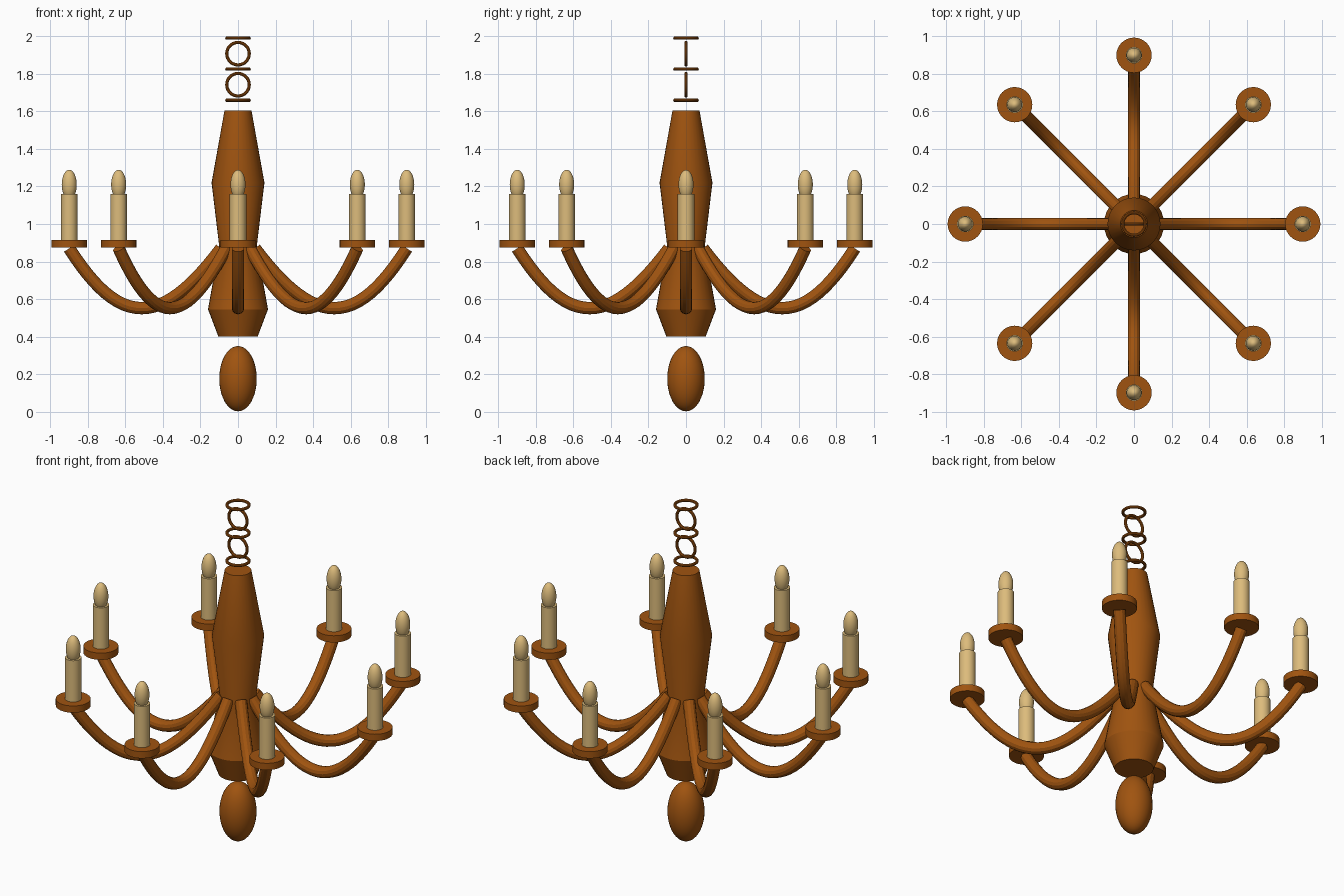
import bpy, math
from mathutils import Vector, Matrix

if "Cube" in bpy.data.objects:
    bpy.data.objects.remove(bpy.data.objects["Cube"])


def material(name, rgb):
    m = bpy.data.materials.new(name)
    m.use_nodes = True
    m.diffuse_color = (*rgb, 1)
    m.node_tree.nodes["Principled BSDF"].inputs["Base Color"].default_value = (*rgb, 1)
    return m


wood = material("warm brown", (0.35, 0.088, 0.005))
wax = material("candle cream", (0.72, 0.50, 0.20))


def finish(name, mat):
    ob = bpy.context.object
    ob.name = name
    ob.data.materials.clear()
    ob.data.materials.append(mat)
    bpy.ops.object.shade_smooth_by_angle(angle=math.radians(25))
    return ob


def cylinder(name, mat, loc, radius, height):
    bpy.ops.mesh.primitive_cylinder_add(vertices=32, radius=radius, depth=height, location=loc)
    return finish(name, mat)


def ellipsoid(name, mat, loc, radius, half_height):
    bpy.ops.mesh.primitive_uv_sphere_add(segments=32, ring_count=20, radius=1, location=loc)
    bpy.context.object.scale = (radius, radius, half_height)
    bpy.ops.object.transform_apply(location=False, rotation=False)
    return finish(name, mat)


def lathe(name, mat, profile, sides=32):
    verts = [(r * math.cos(math.tau * i / sides), r * math.sin(math.tau * i / sides), z)
             for r, z in profile for i in range(sides)]
    faces = [(k * sides + i, k * sides + (i + 1) % sides,
              (k + 1) * sides + (i + 1) % sides, (k + 1) * sides + i)
             for k in range(len(profile) - 1) for i in range(sides)]
    faces.append(tuple(reversed(range(sides))))
    faces.append(tuple(range(len(verts) - sides, len(verts))))
    mesh = bpy.data.meshes.new(name)
    mesh.from_pydata(verts, [], faces)
    ob = bpy.data.objects.new(name, mesh)
    bpy.context.collection.objects.link(ob)
    bpy.ops.object.select_all(action='DESELECT')
    bpy.context.view_layer.objects.active = ob
    ob.select_set(True)
    return finish(name, mat)


# Turned centre column and hanging finial
lathe("column", wood, [(0.105, 0.40), (0.16, 0.545), (0.10, 0.88), (0.141, 1.22), (0.072, 1.605)])
ellipsoid("finial", wood, (0, 0, 0.175), 0.1, 0.174)

# Chain of links, alternately flat and upright
for i in range(5):
    bpy.ops.mesh.primitive_torus_add(
        major_radius=0.06, minor_radius=0.0085, major_segments=32, minor_segments=10,
        location=(0, 0, 1.66 + 0.0828 * i),
        rotation=(math.pi / 2 if i % 2 else 0, 0, 0))
    finish(f"chain_link_{i + 1}", wood)


def arm(name, turn):
    curve = bpy.data.curves.new(name, 'CURVE')
    curve.dimensions = '3D'
    curve.bevel_depth = 0.033
    curve.bevel_resolution = 4
    curve.resolution_u = 24
    curve.use_fill_caps = True
    spline = curve.splines.new('BEZIER')
    spline.bezier_points.add(1)
    start, end = spline.bezier_points
    for p in (start, end):
        p.handle_left_type = p.handle_right_type = 'FREE'
    start.co = start.handle_left = turn @ Vector((0.09, 0, 0.87))
    start.handle_right = turn @ Vector((0.41, 0, 0.445))
    end.co = end.handle_right = turn @ Vector((0.9, 0, 0.87))
    end.handle_left = turn @ Vector((0.63, 0, 0.445))
    ob = bpy.data.objects.new(name, curve)
    bpy.context.collection.objects.link(ob)
    bpy.ops.object.select_all(action='DESELECT')
    bpy.context.view_layer.objects.active = ob
    ob.select_set(True)
    bpy.ops.object.convert(target='MESH')
    finish(name, wood)


# Eight arms, each with a drip plate, candle and bulb
for i in range(8):
    turn = Matrix.Rotation(math.tau * i / 8, 3, 'Z')
    tip = turn @ Vector((0.9, 0, 0))
    n = i + 1
    arm(f"arm_{n}", turn)
    cylinder(f"drip_plate_{n}", wood, tip + Vector((0, 0, 0.895)), 0.094, 0.04)
    cylinder(f"candle_{n}", wax, tip + Vector((0, 0, 1.035)), 0.044, 0.25)
    ellipsoid(f"bulb_{n}", wax, tip + Vector((0, 0, 1.21)), 0.04, 0.079)
